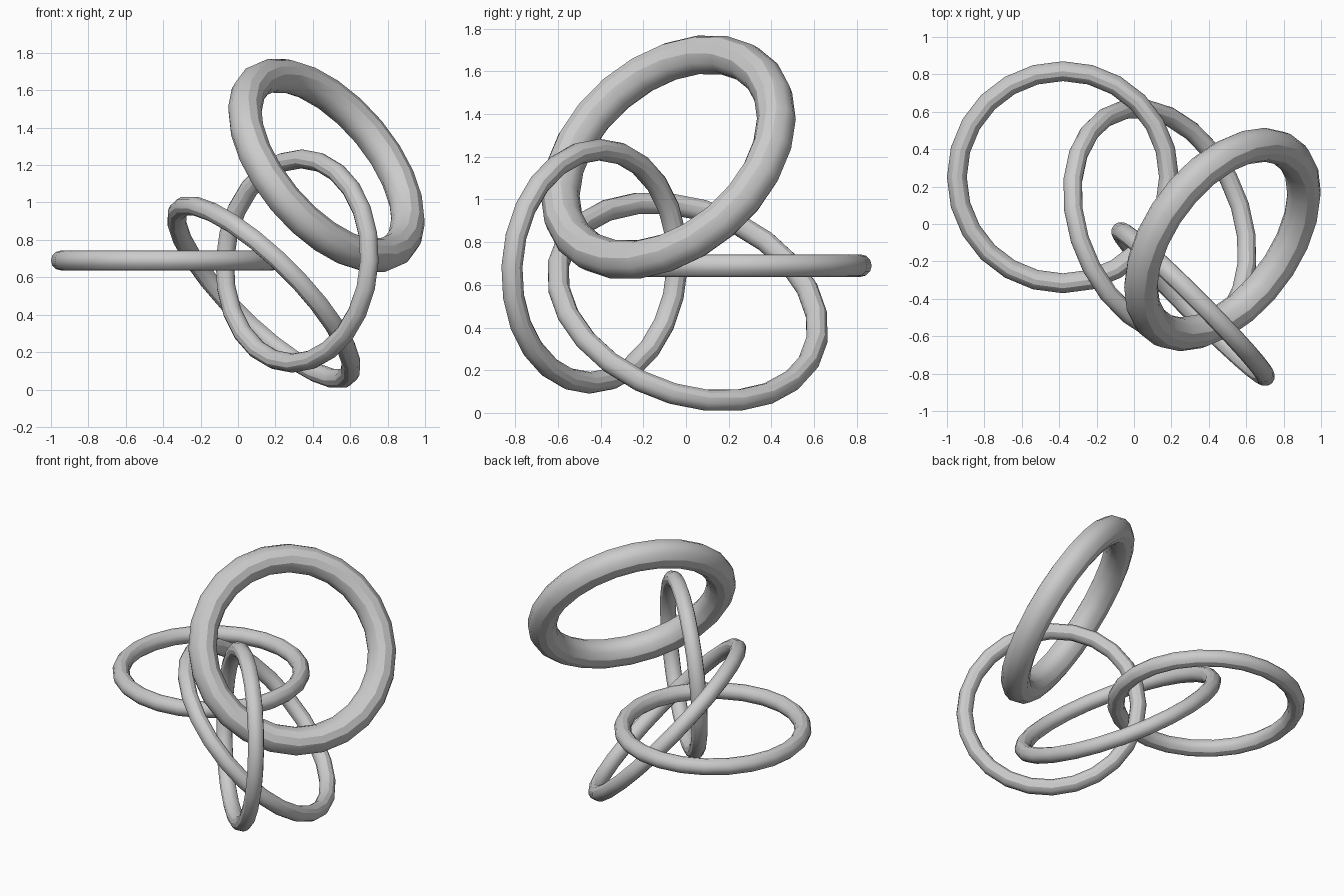
import bpy
from mathutils import Vector

if "Cube" in bpy.data.objects:
    bpy.data.objects.remove(bpy.data.objects["Cube"])


def ring(name, center, normal, major, minor):
    """Torus whose axis points along the given normal."""
    rot = Vector((0, 0, 1)).rotation_difference(Vector(normal).normalized())
    bpy.ops.mesh.primitive_torus_add(
        major_segments=24, minor_segments=12,
        major_radius=major, minor_radius=minor,
        location=center, rotation=rot.to_euler())
    ob = bpy.context.object
    ob.name = name
    bpy.ops.object.shade_smooth_by_angle()
    return ob


# level ring on the left
ring("level_ring", (-0.38, 0.25, 0.69), (0, 0, 1), 0.567, 0.053)
# thick ring at upper right
ring("thick_ring", (0.473, -0.083, 1.198), (0.663, -0.495, 0.561), 0.583, 0.091)
# slanted ring reaching the ground
ring("slanted_ring", (0.138, 0.008, 0.52), (0.676, 0.279, 0.682), 0.635, 0.051)
# upright ring joining the others
ring("upright_ring", (0.316, -0.428, 0.687), (0.706, 0.704, -0.06), 0.547, 0.051)
